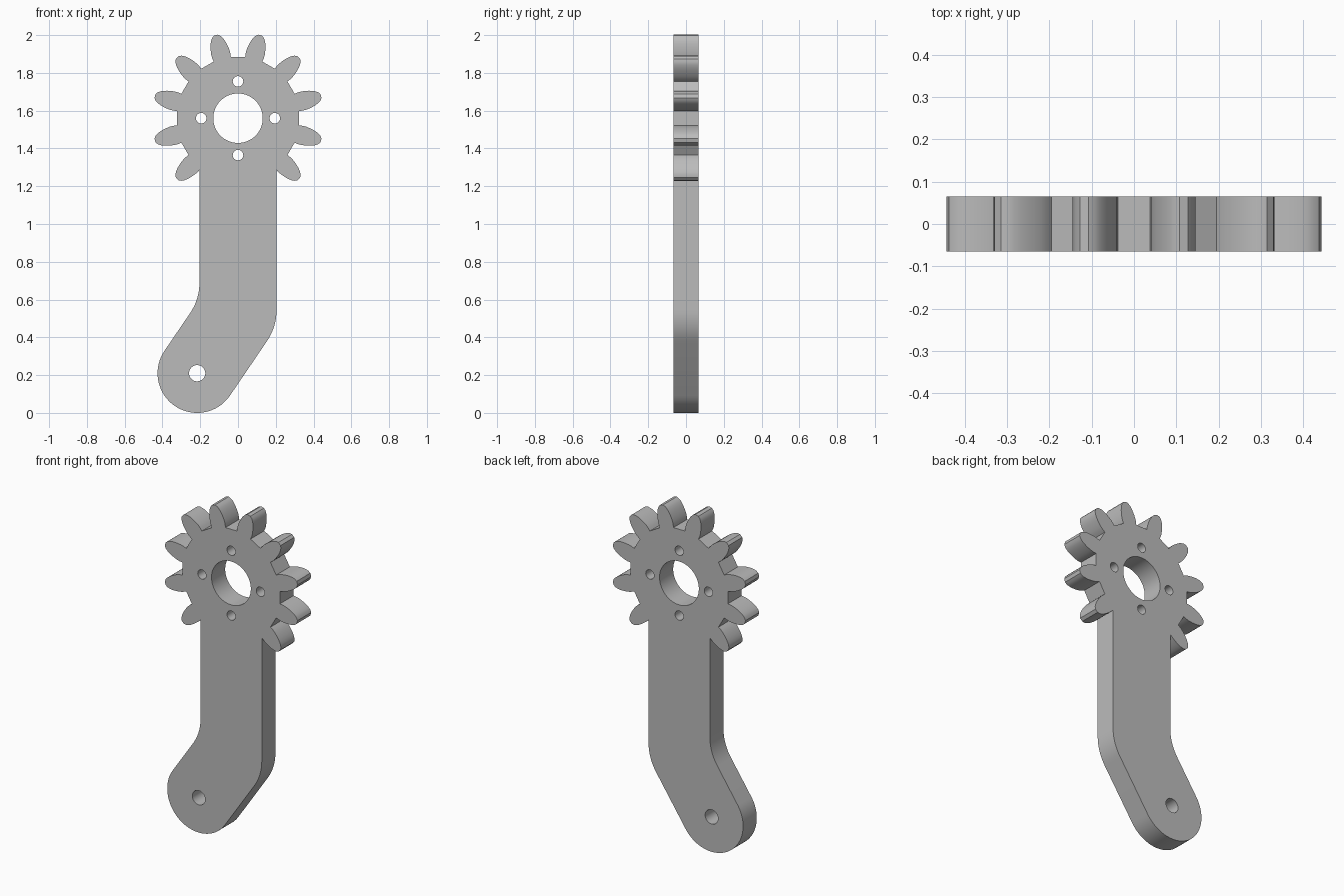
import bpy
import bmesh
from math import sin, cos, pi, radians
from mathutils import Vector

if "Cube" in bpy.data.objects:
    bpy.data.objects.remove(bpy.data.objects["Cube"], do_unlink=True)

HALF_DEPTH = 0.065
GEAR = Vector((0, 1.56))      # gear centre (x, z)
PIVOT = Vector((-0.216, 0.21))  # lower pivot centre
PIVOT_R = 0.21
ARM = 0.204                   # half width of the arm
LEAN = Vector((0.562, 0.827))  # direction of the lower bend
SIDE = Vector((LEAN.y, -LEAN.x))


def circle(centre, r, n, start=0.0, sweep=2 * pi, closed=True):
    steps = n if closed else n - 1
    return [centre + r * Vector((cos(start + sweep * i / steps), sin(start + sweep * i / steps)))
            for i in range(n)]


def bend(corner, length, n=10):
    """Rounded corner from the leaning part up to the vertical part."""
    a, b = corner - LEAN * length, corner + Vector((0, length))
    return [a.lerp(corner, i / n).lerp(corner.lerp(b, i / n), i / n) for i in range(n + 1)]


# Half tooth: radius along the tooth and half width there
HALF_TOOTH = [(0.323, 0.047), (0.342, 0.05), (0.36, 0.05), (0.38, 0.0475), (0.40, 0.0435),
              (0.417, 0.0385), (0.432, 0.032), (0.445, 0.0235), (0.455, 0.0105)]


def tooth(angle):
    along = Vector((cos(angle), sin(angle)))
    across = Vector((-along.y, along.x))
    half = [(r, -h) for r, h in HALF_TOOTH]
    full = half + [(r, -h) for r, h in reversed(half)]
    return [GEAR + along * r + across * h for r, h in full]


def edge_corner(sign):
    """Where a leaning edge meets the vertical arm edge."""
    start = PIVOT + SIDE * PIVOT_R * sign
    return start + LEAN * ((ARM * sign - start.x) / LEAN.x)


# Outline, counter-clockwise: right edge, teeth, left edge, rounded foot
teeth = [p for k in range(10) for p in tooth(radians(-45 + 30 * k))]
shoulder = 1.288
outline = bend(edge_corner(1), 0.09)
outline += [Vector((ARM, shoulder))] + teeth[1:-1] + [Vector((-ARM, shoulder))]
outline += list(reversed(bend(edge_corner(-1), 0.09)))
foot_start = Vector((1, 0)).angle_signed(-SIDE)
foot_start = pi - abs(foot_start) + pi if (-SIDE).y < 0 else abs(foot_start)
outline += circle(PIVOT, PIVOT_R, 40, foot_start, pi, closed=False)

# Holes: shaft bore, four bolt holes and the pivot hole
holes = [circle(GEAR, 0.131, 64), circle(PIVOT, 0.043, 32)]
holes += [circle(c, 0.028, 24) for c in circle(GEAR, 0.195, 4)]

# Fill the flat plate and extrude it through its thickness
bm = bmesh.new()
edges = []
for loop in [outline] + holes:
    verts = [bm.verts.new((p.x, -HALF_DEPTH, p.y)) for p in loop]
    edges += [bm.edges.new((v, verts[i - 1])) for i, v in enumerate(verts)]
bmesh.ops.triangle_fill(bm, use_beauty=True, use_dissolve=False, edges=edges,
                        normal=(0, -1, 0))
plate = bmesh.ops.extrude_face_region(bm, geom=bm.faces[:], use_keep_orig=True)
moved = [g for g in plate["geom"] if isinstance(g, bmesh.types.BMVert)]
bmesh.ops.translate(bm, verts=moved, vec=(0, 2 * HALF_DEPTH, 0))
bmesh.ops.recalc_face_normals(bm, faces=bm.faces[:])

mesh = bpy.data.meshes.new("gear_arm")
bm.to_mesh(mesh)
bm.free()
arm = bpy.data.objects.new("gear_arm", mesh)
bpy.context.collection.objects.link(arm)

# Plain grey material
grey = bpy.data.materials.new("plain_grey")
grey.use_nodes = True
colour = (0.5, 0.5, 0.5, 1)
grey.diffuse_color = colour
grey.node_tree.nodes["Principled BSDF"].inputs["Base Color"].default_value = colour
mesh.materials.append(grey)

# Smooth the curved rims, keep the plate edges sharp
bpy.ops.object.select_all(action="DESELECT")
arm.select_set(True)
bpy.context.view_layer.objects.active = arm
bpy.ops.object.shade_smooth_by_angle(angle=radians(30))
